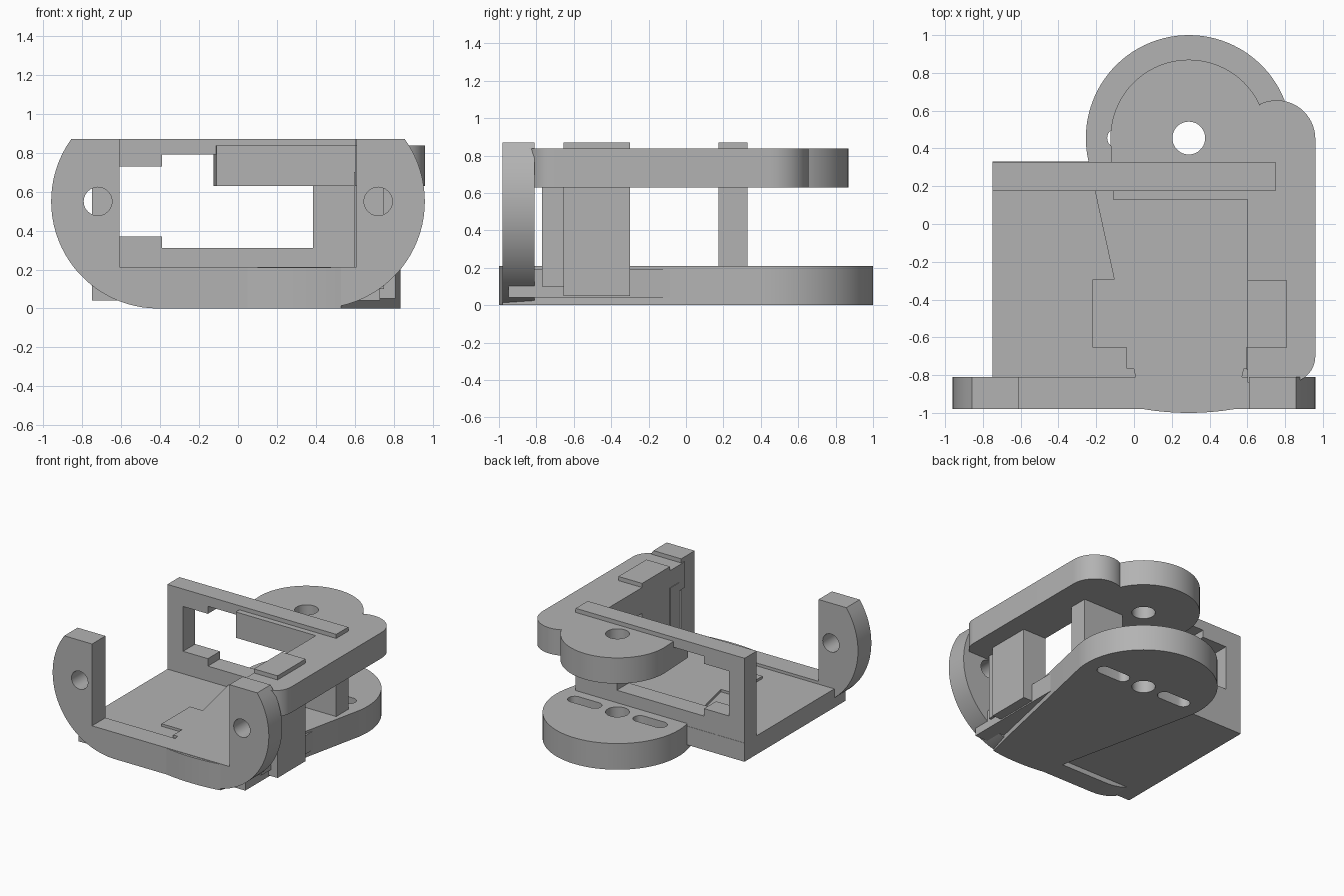
import bpy, bmesh
from math import sin, cos, radians
from mathutils import Vector

cube = bpy.data.objects.get("Cube")
if cube:
    bpy.data.objects.remove(cube, do_unlink=True)

grey = bpy.data.materials.new("mid grey")
grey.use_nodes = True
grey.diffuse_color = (0.45, 0.45, 0.45, 1)
grey.node_tree.nodes["Principled BSDF"].inputs["Base Color"].default_value = (0.45, 0.45, 0.45, 1)


def arc(cx, cy, r, start, end, steps=24):
    """Points on an arc, angles in degrees."""
    angles = [radians(start + (end - start) * i / steps) for i in range(steps + 1)]
    return [(cx + r * cos(a), cy + r * sin(a)) for a in angles]


def prism(name, outline, low, high, upright=False):
    """Extrude an outline along z, or along y when upright."""
    bm = bmesh.new()
    place = (lambda u, v: (u, low, v)) if upright else (lambda u, v: (u, v, low))
    face = bm.faces.new([bm.verts.new(place(u, v)) for u, v in outline])
    moved = bmesh.ops.extrude_face_region(bm, geom=[face])["geom"]
    depth = high - low
    bmesh.ops.translate(bm, verts=[g for g in moved if isinstance(g, bmesh.types.BMVert)],
                        vec=Vector((0, depth, 0) if upright else (0, 0, depth)))
    bmesh.ops.recalc_face_normals(bm, faces=bm.faces)
    mesh = bpy.data.meshes.new(name)
    bm.to_mesh(mesh)
    bm.free()
    mesh.materials.append(grey)
    obj = bpy.data.objects.new(name, mesh)
    bpy.context.collection.objects.link(obj)
    return obj


def rect(x0, x1, y0, y1):
    return [(x0, y0), (x1, y0), (x1, y1), (x0, y1)]


def cut(obj, *cutters):
    """Subtract each cutter, then remove it."""
    bpy.context.view_layer.objects.active = obj
    for cutter in cutters:
        cutter.hide_render = True
        mod = obj.modifiers.new("opening", "BOOLEAN")
        mod.operation = "DIFFERENCE"
        mod.solver = "EXACT"
        mod.object = cutter
        bpy.ops.object.modifier_apply(modifier=mod.name)
        bpy.data.objects.remove(cutter, do_unlink=True)


PX, PY = 0.29, 0.455   # shared pivot of both arms


def pivot_hole():
    return prism("hole_cutter", arc(PX, PY, 0.087, 0, 350, 35), -0.1, 1)


# Floor tray and the tapered lower arm below it
prism("floor_tray", rect(-0.75, 0.73, -0.95, 0.33), 0.04, 0.19)
lower_arm = prism("lower_arm",
                  arc(PX, PY, 0.545, -12, 192, 56)
                  + [(0.01, -0.82), (0.05, -0.98)]
                  + arc(PX, PY, 1.455, 261, 279, 12)
                  + [(0.53, -0.98), (0.57, -0.82)], 0, 0.21)
slots = []
for side in (-1, 1):
    cx = PX + side * 0.29
    slot = arc(cx + 0.09, PY, 0.052, -90, 90, 12) + arc(cx - 0.09, PY, 0.052, 90, 270, 12)
    slots.append(prism("slot_cutter", slot, -0.1, 0.3))
cut(lower_arm, pivot_hole(), *slots)
prism("raised_pad", rect(-0.22, 0.62, -0.655, -0.295), 0.05, 0.21)
prism("pad_step", rect(-0.04, 0.6, -0.765, -0.655), 0.05, 0.21)

# Front rail with two upright rounded lugs
front = prism("front_bracket",
              [(-0.61, 0.87), (-0.857, 0.87)]
              + arc(-0.41, 0.55, 0.55, 150, 270, 28)
              + arc(0.41, 0.55, 0.55, -90, 30, 28)
              + [(0.857, 0.87), (0.61, 0.87), (0.61, 0.213), (-0.61, 0.213)],
              -0.98, -0.81, upright=True)
cut(front, *[prism("lug_hole_cutter", arc(s * 0.72, 0.55, 0.073, 0, 345, 23),
                   -1.1, -0.7, upright=True) for s in (-1, 1)])

# Rear wall with a stepped window
wall = prism("rear_wall", rect(-0.75, 0.75, 0.04, 0.87), 0.175, 0.328, upright=True)
window = [(-0.61, 0.37), (-0.39, 0.37), (-0.39, 0.31), (0.385, 0.31),
          (0.385, 0.79), (-0.39, 0.79), (-0.39, 0.73), (-0.61, 0.73)]
cut(wall, prism("window_cutter", window, 0, 0.5, upright=True))

# Upper arm: side beam turning into a round pivot lobe
upper_arm = prism("upper_arm",
                  [(0.6, -0.84), (0.88, -0.84)]
                  + arc(0.82, -0.7, 0.14, -65, 0, 10)
                  + arc(0.755, 0.45, 0.205, 0, 116, 18)
                  + arc(PX, PY, 0.415, 25, 180, 36)
                  + [(-0.11, 0.13), (0.6, 0.13)], 0.63, 0.837)
cut(upper_arm, pivot_hole())

# Side supports joining floor and upper arm
prism("side_pillar", rect(0.6, 0.81, -0.655, -0.3), 0.05, 0.87)
prism("side_wall", rect(0.595, 0.75, -0.77, -0.65), 0.1, 0.7)

for obj in [o for o in bpy.context.scene.objects if o.type == "MESH"]:
    bpy.ops.object.select_all(action="DESELECT")
    obj.select_set(True)
    bpy.context.view_layer.objects.active = obj
    bpy.ops.object.shade_smooth_by_angle(angle=radians(30))
